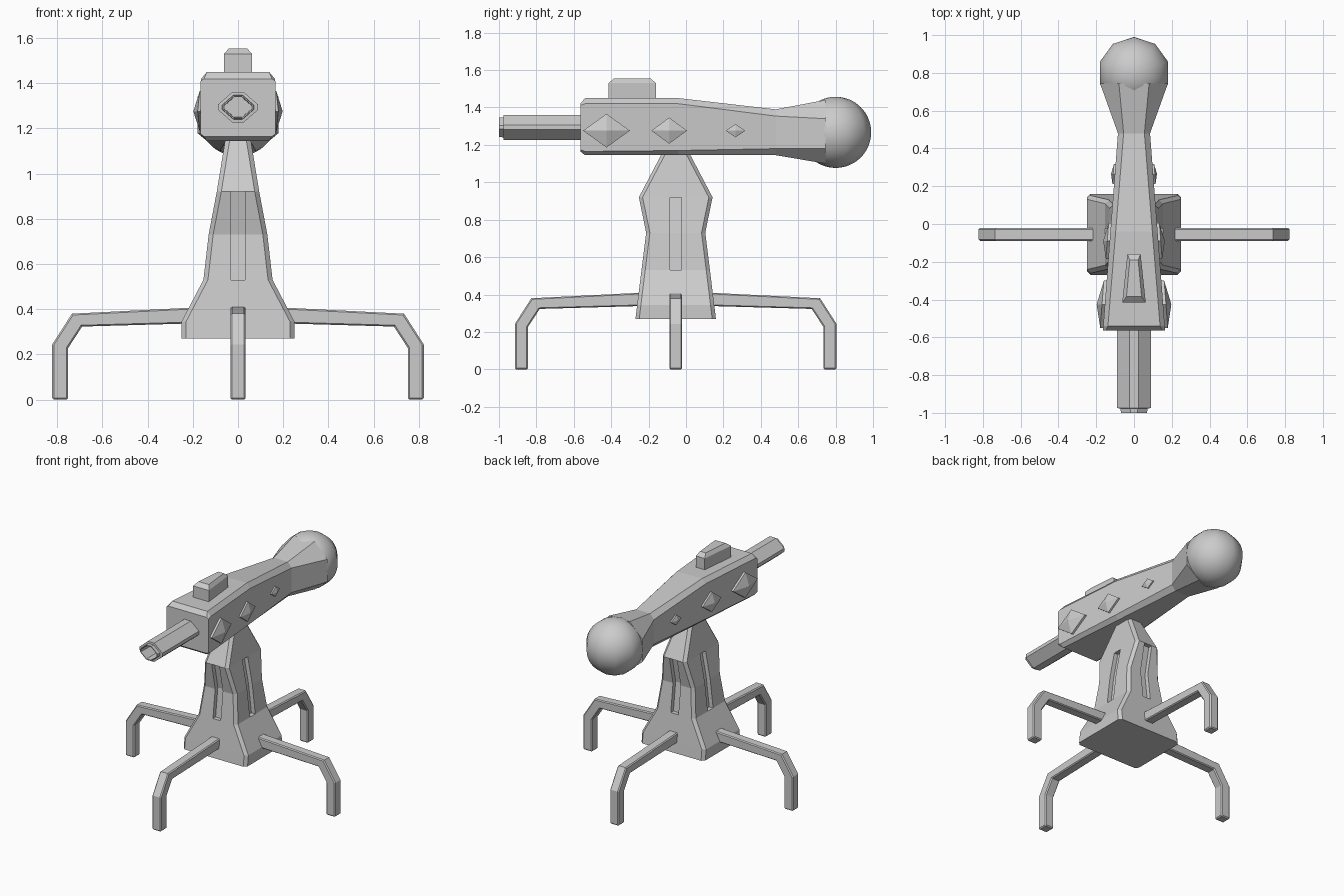
import bpy, bmesh, math

if "Cube" in bpy.data.objects:
    bpy.data.objects.remove(bpy.data.objects["Cube"])

CY = -0.055  # centre line of the stand


def loft(name, rings, smooth=False):
    """Skin equal-length vertex rings and cap both ends."""
    bm = bmesh.new()
    vs = [[bm.verts.new(p) for p in r] for r in rings]
    n = len(rings[0])
    for a, b in zip(vs, vs[1:]):
        for i in range(n):
            j = (i + 1) % n
            bm.faces.new((a[i], a[j], b[j], b[i]))
    bm.faces.new(vs[0])
    bm.faces.new(vs[-1])
    bmesh.ops.recalc_face_normals(bm, faces=bm.faces)
    for f in bm.faces:
        f.smooth = smooth
    me = bpy.data.meshes.new(name)
    bm.to_mesh(me)
    bm.free()
    ob = bpy.data.objects.new(name, me)
    bpy.context.collection.objects.link(ob)
    return ob


# Pedestal: chamfered rectangular sections (z, half x, half y)
SEC = [(.27, .25, .215), (.345, .25, .206), (.53, .153, .183),
       (.73, .13, .158), (.92, .094, .197), (1.19, .05, .055)]


def chamfered(z, hx, hy, c=.02):
    pts = [(hx, hy - c), (hx - c, hy), (c - hx, hy), (-hx, hy - c),
           (-hx, c - hy), (c - hx, -hy), (hx - c, -hy), (hx, c - hy)]
    return [(x, CY + y, z) for x, y in pts]


pedestal = loft("pedestal", [chamfered(*s) for s in SEC])

# Long recessed slots on the four pedestal faces, following the surface
for i in range(4):
    s = 1 if i < 2 else -1
    rings = []
    for z, hx, hy in SEC[2:5]:
        h = (hx, hy)[i % 2]
        quad = [(h - .03, -.03), (h + .1, -.03), (h + .1, .03), (h - .03, .03)]
        rings.append([(s * d, CY + w, z) if i % 2 == 0 else (w, CY + s * d, z)
                      for d, w in quad])
    cutter = loft("slot_cutter", rings)
    cutter.hide_render = True
    cutter.hide_set(True)
    cut = pedestal.modifiers.new("slot", 'BOOLEAN')
    cut.operation = 'DIFFERENCE'
    cut.solver = 'EXACT'
    cut.object = cutter

# Four bent legs: (outer distance, z, inner distance, z) along the path
LEG = [(.06, .414, .06, .341), (.735, .38, .69, .323),
       (.823, .243, .752, .228), (.823, 0, .752, 0)]
for i, name in enumerate(("right_leg", "back_leg", "left_leg", "front_leg")):
    off = .037 if i % 2 else 0
    rings = [[(xo + off, -.034, zo), (xo + off, .034, zo),
              (xi + off, .034, zi), (xi + off, -.034, zi)]
             for xo, zo, xi, zi in LEG]
    leg = loft(name, rings)
    leg.location.y = CY
    leg.rotation_euler.z = i * math.pi / 2
    bev = leg.modifiers.new("chamfer", 'BEVEL')
    bev.width = .007
    bev.segments = 1
    bev.limit_method = 'ANGLE'
    bev.angle_limit = math.radians(60)


# Body: octagonal sections (y, half width, flat half width, z levels bottom to top)
def octagon(y, hx, fx, z0, z1, z2, z3):
    right = [(fx, z0), (hx, z1), (hx, z2), (fx, z3)]
    return [(x, y, z) for x, z in right] + [(-x, y, z) for x, z in right[::-1]]


loft("body", [octagon(*s) for s in (
    (-.565, .165, .15, 1.165, 1.175, 1.41, 1.42),
    (-.54, .163, .138, 1.145, 1.165, 1.42, 1.45),
    (-.04, .125, .097, 1.145, 1.17, 1.42, 1.45),
    (.48, .085, .055, 1.145, 1.18, 1.354, 1.39),
    (.745, .18, .08, 1.10, 1.18, 1.34, 1.44))])

# Ball at the rear: ten-sided in plan, smooth
R = .19
ball = []
for k in range(33):
    a = math.radians(-89 + 178 * k / 32)
    ball.append([(R * math.cos(a) * math.sin(t * math.pi / 5),
                  .80 + R * math.cos(a) * math.cos(t * math.pi / 5),
                  1.267 + R * math.sin(a)) for t in range(10)])
loft("rear_ball", ball, smooth=True)


# Barrel: flattened octagon with a stepped, hollow muzzle (y, scale)
def barrel_ring(y, s):
    z = 1.294
    return octagon(y, .089 * s, .025 * s, z - .067 * s, z - .012 * s,
                   z + .012 * s, z + .067 * s)


loft("barrel", [barrel_ring(*s) for s in (
    (-.5, 1), (-.975, 1), (-.976, .8), (-1, .78), (-1, .7), (-.86, .66))])

# Tapered sight block on top: (z, front half x, rear half x, front y, rear y)
loft("top_sight", [[(a, f, z), (b, r, z), (-b, r, z), (-a, f, z)]
                   for z, a, b, f, r in ((1.43, .062, .035, -.415, -.16),
                                         (1.53, .062, .035, -.415, -.16),
                                         (1.555, .04, .022, -.385, -.19))])

# Diamond studs on both sides: (centre y, half length, half height, rim, tip)
for cy, hy, hz, rim, tip in ((-.425, .125, .09, .015, .043),
                             (-.09, .095, .07, .013, .034),
                             (.265, .052, .036, .009, .02)):
    for s, side in ((1, "right"), (-1, "left")):
        rings = []
        for out, k in ((-.03, 1), (rim, 1), (tip, .02)):
            ring = []
            for dy, dz in ((hy, 0), (0, hz), (-hy, 0), (0, -hz)):
                y = cy + dy * k
                ring.append((s * (.163 - .0765 * (y + .54) + out), y, 1.276 + dz * k))
            rings.append(ring)
        loft(side + "_stud", rings)
